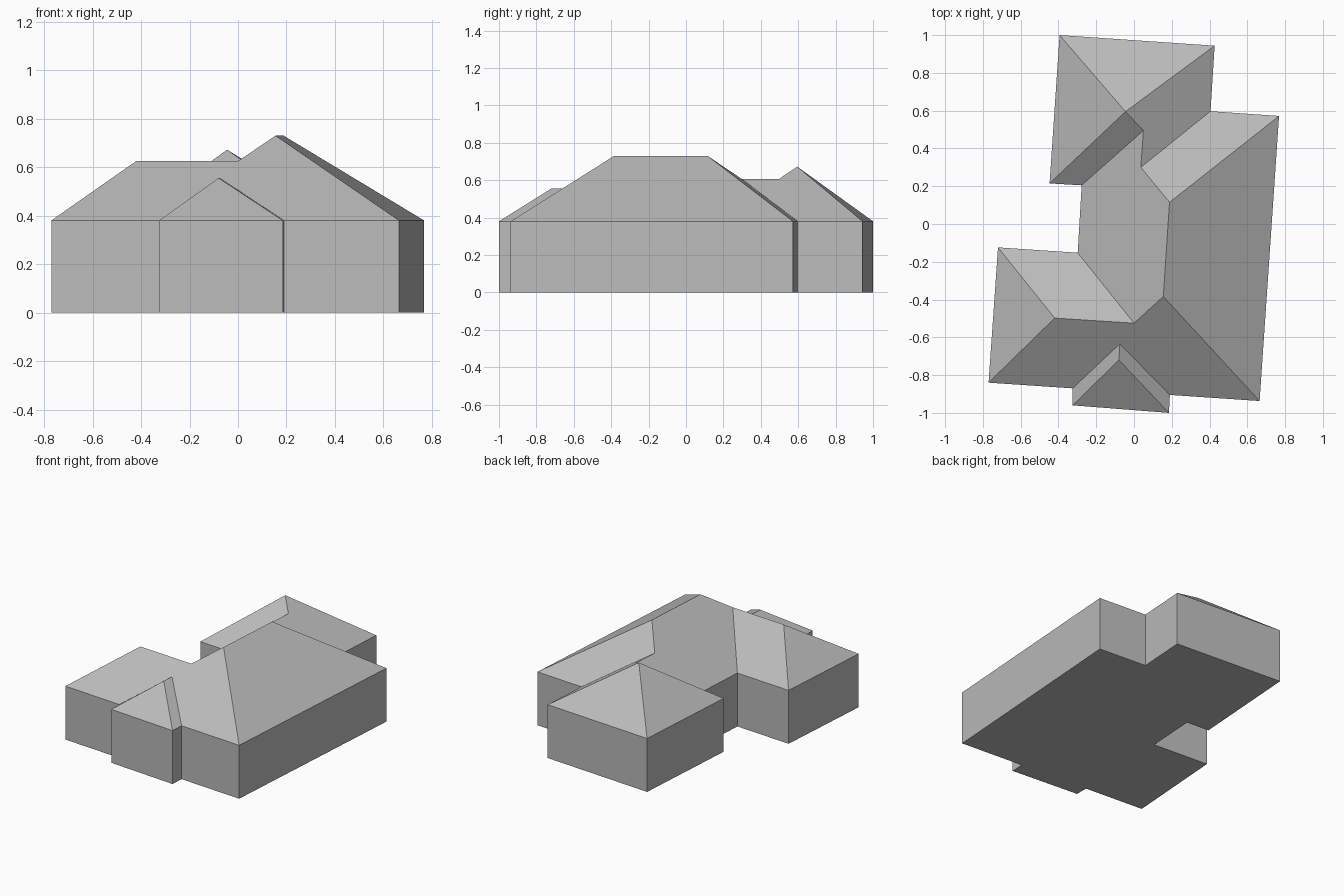
import bpy
import bmesh
from mathutils import Vector

if "Cube" in bpy.data.objects:
    bpy.data.objects.remove(bpy.data.objects["Cube"], do_unlink=True)

EAVE = 0.38     # top of the walls
RIDGE = 0.73    # main ridge
WING = 0.625    # west wing ridge
BAY = 0.555     # front bay ridge
LINK = 0.605    # low ridge beside the rear wing

# Eave corners, in order around the footprint
corners = {
    "west_front": (-0.77, -0.84), "bay_west_inner": (-0.325, -0.87),
    "bay_west": (-0.325, -0.96), "bay_east": (0.185, -1.0),
    "bay_east_inner": (0.19, -0.905), "east_front": (0.665, -0.937),
    "east_back": (0.768, 0.572), "rear_inner": (0.405, 0.597),
    "rear_east": (0.427, 0.944), "rear_west": (-0.394, 1.0),
    "rear_front": (-0.447, 0.215), "court_back": (-0.277, 0.205),
    "court_front": (-0.298, -0.152), "west_back": (-0.72, -0.124),
}

# Ridge ends and peaks of the roof
peaks = {
    "wing_hip": (-0.42, -0.498, WING), "wing_join": (0, -0.525, WING),
    "main_front": (0.155, -0.384, RIDGE), "main_back": (0.188, 0.115, RIDGE),
    "link_front": (0.036, 0.3, LINK), "link_back": (0.05, 0.495, LINK),
    "rear_peak": (-0.045, 0.595, 0.672),
    "bay_hip": (-0.08, -0.72, BAY), "bay_join": (-0.075, -0.635, BAY),
}

points = {name: Vector((x, y, EAVE)) for name, (x, y) in corners.items()}
points.update({name: Vector(p) for name, p in peaks.items()})

# Roof slopes, each named by its corners
main_roof = [
    "west_front bay_west_inner bay_join bay_east_inner east_front main_front wing_join wing_hip",
    "east_front east_back main_back main_front",
    "east_back rear_inner link_front main_back",
    "court_back court_front wing_join main_front main_back link_front link_back",
    "court_front west_back wing_hip wing_join",
    "west_back west_front wing_hip",
]
bay_roof = [
    "bay_west_inner bay_west bay_hip bay_join",
    "bay_west bay_east bay_hip",
    "bay_east bay_east_inner bay_join bay_hip",
]
rear_roof = [
    "rear_inner rear_east rear_peak link_back link_front",
    "rear_east rear_west rear_peak",
    "rear_west rear_front rear_peak",
    "rear_front court_back link_back rear_peak",
]

grey = bpy.data.materials.new("plain grey")
grey.use_nodes = True
colour = (0.5, 0.5, 0.5, 1)
grey.diffuse_color = colour
grey.node_tree.nodes["Principled BSDF"].inputs["Base Color"].default_value = colour


def finish(name, bm):
    mesh = bpy.data.meshes.new(name)
    bm.to_mesh(mesh)
    bm.free()
    mesh.materials.append(grey)
    bpy.context.collection.objects.link(bpy.data.objects.new(name, mesh))


def build_roof(name, slopes):
    bm = bmesh.new()
    verts = {}
    for slope in slopes:
        names = slope.split()
        for n in names:
            if n not in verts:
                verts[n] = bm.verts.new(points[n])
        bm.faces.new([verts[n] for n in names])
    finish(name, bm)


# Walls raised from the footprint, closed by the floor below
bm = bmesh.new()
base = [bm.verts.new((x, y, 0)) for x, y in corners.values()]
top = [bm.verts.new((x, y, EAVE)) for x, y in corners.values()]
for i in range(len(base)):
    j = (i + 1) % len(base)
    bm.faces.new((base[i], base[j], top[j], top[i]))
bm.faces.new(base[::-1])
finish("walls_and_floor", bm)

# Hipped roofs
build_roof("main_roof", main_roof)
build_roof("front_bay_roof", bay_roof)
build_roof("rear_wing_roof", rear_roof)
